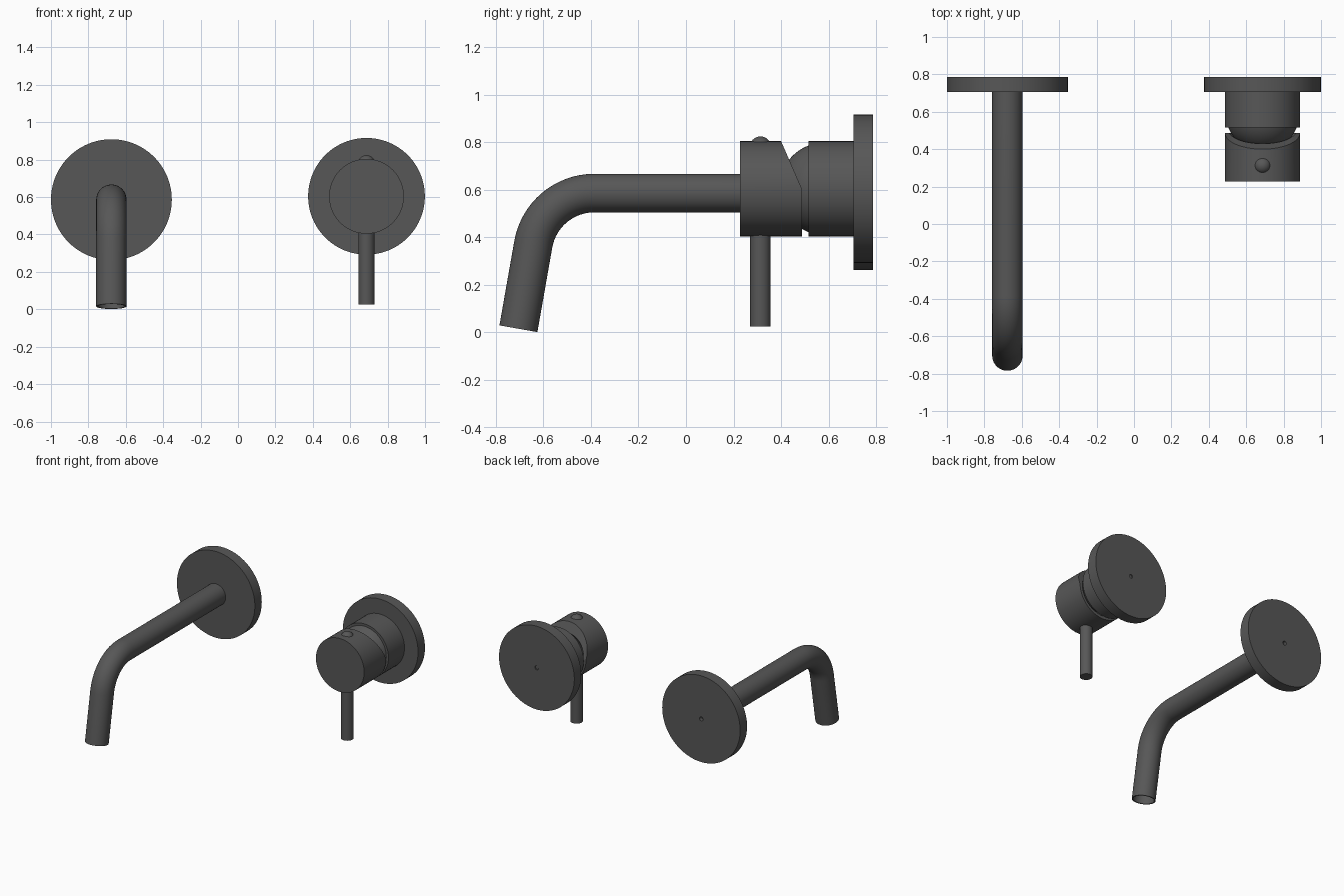
import bpy, bmesh
from math import sin, cos, pi, radians
from mathutils import Vector

cube = bpy.data.objects.get("Cube")
if cube:
    bpy.data.objects.remove(cube, do_unlink=True)

metal = bpy.data.materials.new("dark grey metal")
metal.use_nodes = True
colour = (0.095, 0.095, 0.095, 1)
metal.diffuse_color = colour
metal.node_tree.nodes["Principled BSDF"].inputs["Base Color"].default_value = colour


def finish(name, bm):
    bmesh.ops.recalc_face_normals(bm, faces=bm.faces)
    mesh = bpy.data.meshes.new(name)
    bm.to_mesh(mesh)
    bm.free()
    mesh.materials.append(metal)
    obj = bpy.data.objects.new(name, mesh)
    bpy.context.collection.objects.link(obj)
    return obj


def smooth(obj):
    bpy.ops.object.select_all(action="DESELECT")
    obj.select_set(True)
    bpy.context.view_layer.objects.active = obj
    bpy.ops.object.shade_smooth_by_angle(angle=radians(30))


def loft(x, rings, sides=64):
    """Skin round rings (y, z, downward tilt, radius), capping both ends."""
    bm = bmesh.new()
    loops = []
    for y, z, tilt, r in rings:
        up = Vector((0, -sin(tilt), cos(tilt)))
        loops.append([bm.verts.new(Vector((x, y, z)) + r * (
            Vector((cos(2 * pi * i / sides), 0, 0)) + sin(2 * pi * i / sides) * up))
            for i in range(sides)])
    for a, b in zip(loops, loops[1:]):
        for i in range(sides):
            j = (i + 1) % sides
            bm.faces.new((a[i], a[j], b[j], b[i]))
    bm.faces.new(loops[0])
    bm.faces.new(loops[-1])
    return bm


def ball(name, centre, r):
    bm = bmesh.new()
    bmesh.ops.create_uvsphere(bm, u_segments=64, v_segments=32, radius=r)
    bmesh.ops.translate(bm, verts=bm.verts, vec=centre)
    return finish(name, bm)


def wall_plate(name, x, z, r):
    # disc with a small blind hole in its back
    smooth(finish(name, loft(x, [(0.705, z, 0, r), (0.787, z, 0, r),
                                 (0.787, z, 0, 0.015), (0.76, z, 0, 0.015)], 96)))


# Spout: straight run, bend, tilted outlet and recessed bore
SX, SZ, R, TUBE = -0.677, 0.586, 0.26, 0.081
BEND_Y, TILT = -0.386, radians(80)
wall_plate("spout_wall_plate", SX, SZ, 0.323)
rings = [(0.71, SZ, 0, TUBE)]
steps = 16
for k in range(steps + 1):
    t = TILT * k / steps
    rings.append((BEND_Y - R * sin(t), SZ - R + R * cos(t), t, TUBE))
y, z = rings[-1][:2]
for length, r in ((0.361, TUBE), (0.361, 0.072), (0.1, 0.072)):
    rings.append((y - length * cos(TILT), z - length * sin(TILT), TILT, r))
smooth(finish("spout", loft(SX, rings)))

# Mixer base and ball joint
MX, MZ, BODY = 0.687, 0.604, 0.2
wall_plate("mixer_wall_plate", MX, MZ, 0.312)
smooth(finish("mixer_body", loft(MX, [(0.515, MZ, 0, BODY), (0.71, MZ, 0, BODY)])))
smooth(ball("ball_joint", (MX, 0.585, MZ), 0.195))

# Knob: cylinder with a slanted upper back and a cup for the ball
bm = loft(MX, [(0.227, MZ, 0, BODY), (0.487, MZ, 0, BODY)])
cut = bmesh.ops.bisect_plane(bm, geom=bm.verts[:] + bm.edges[:] + bm.faces[:],
                             plane_co=(MX, 0.4, MZ + BODY),
                             plane_no=(0, 0.2, 0.087), clear_outer=True)
bmesh.ops.holes_fill(bm, edges=[e for e in bm.edges if e.is_boundary], sides=0)
knob = finish("mixer_knob", bm)
cutter = ball("cup_cutter", (MX, 0.585, MZ), 0.204)
cutter.hide_render = True
cup = knob.modifiers.new("cup", "BOOLEAN")
cup.operation, cup.solver, cup.object = "DIFFERENCE", "EXACT", cutter
bpy.context.view_layer.objects.active = knob
bpy.ops.object.modifier_apply(modifier=cup.name)
bpy.data.objects.remove(cutter, do_unlink=True)
smooth(knob)

# Lever below the knob and domed stud on top
LY = 0.313
smooth(finish("lever", loft(MX, [(LY, MZ - 0.15, pi / 2, 0.043),
                                 (LY, 0.025, pi / 2, 0.043)], 32)))
smooth(ball("top_stud", (MX, LY, 0.779), 0.045))
